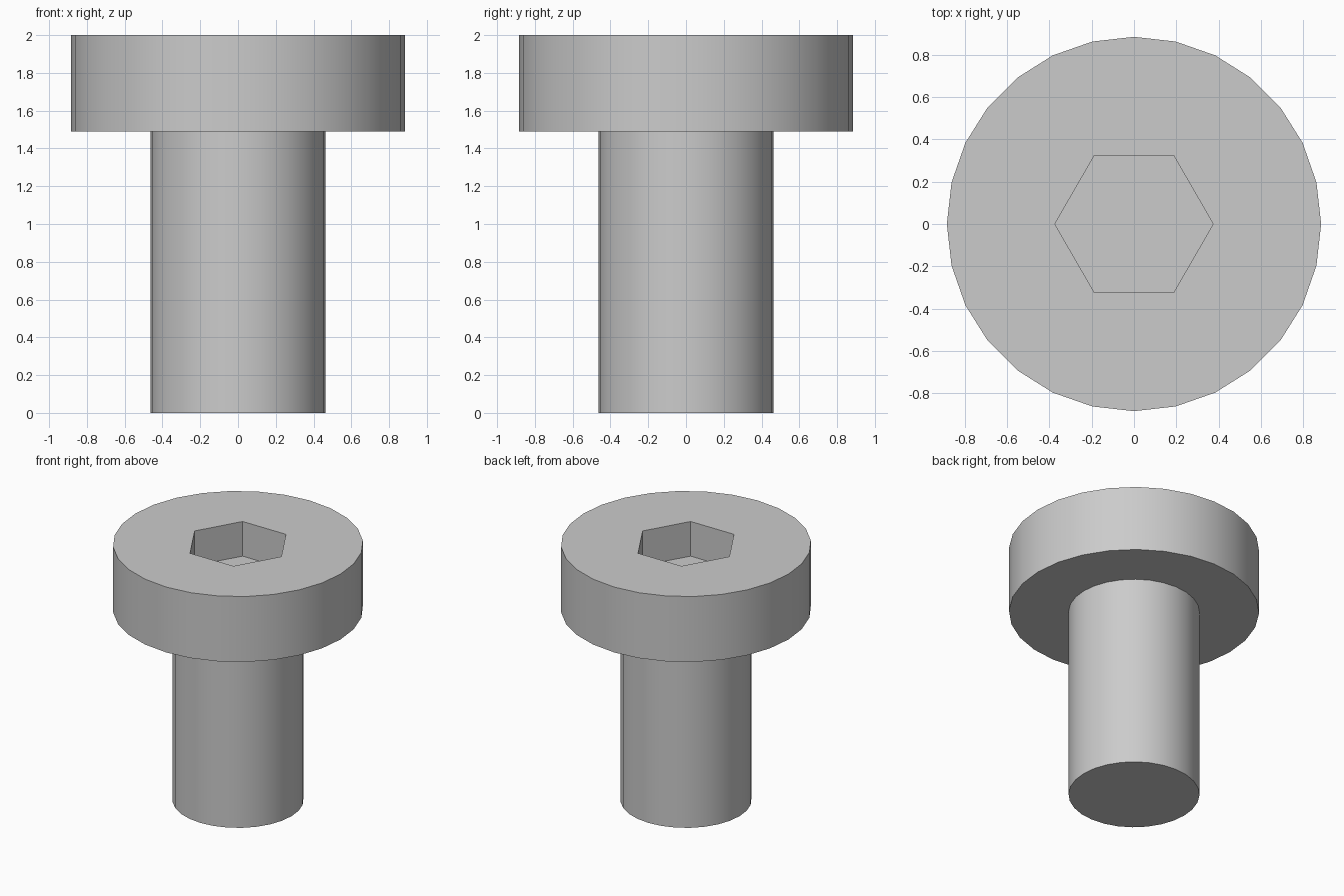
import bpy
import bmesh
import math
from mathutils import Matrix

SIDES = 28
HEAD_R, SHANK_R, HEX_R = 0.884, 0.463, 0.374
TOP, HEAD_BASE, SOCKET_FLOOR = 2.0, 1.49, 1.73

cube = bpy.data.objects.get("Cube")
if cube:
    bpy.data.objects.remove(cube, do_unlink=True)

steel = bpy.data.materials.new("grey_steel")
steel.use_nodes = True
steel.diffuse_color = (0.6, 0.6, 0.6, 1)
steel.node_tree.nodes["Principled BSDF"].inputs["Base Color"].default_value = (0.6, 0.6, 0.6, 1)


def ring(bm, radius, z, sides):
    step = 2 * math.pi / sides
    return [bm.verts.new((radius * math.cos(i * step), radius * math.sin(i * step), z))
            for i in range(sides)]


def bridge(bm, low, high):
    n = len(low)
    for i in range(n):
        j = (i + 1) % n
        bm.faces.new((low[i], low[j], high[j], high[i]))


def edges_of(loop):
    return [e for v in loop for e in v.link_edges if e.other_vert(v) in loop]


bm = bmesh.new()

# Shank and head outline, from the tip upward
tip = ring(bm, SHANK_R, 0, SIDES)
neck = ring(bm, SHANK_R, HEAD_BASE, SIDES)
shoulder = ring(bm, HEAD_R, HEAD_BASE, SIDES)
rim = ring(bm, HEAD_R, TOP, SIDES)
bm.faces.new(tip[::-1])
for low, high in ((tip, neck), (neck, shoulder), (shoulder, rim)):
    bridge(bm, low, high)

# Hexagonal drive socket
mouth = ring(bm, HEX_R, TOP, 6)
floor = ring(bm, HEX_R, SOCKET_FLOOR, 6)
bridge(bm, mouth, floor)
bm.faces.new(floor)

# Flat top between the rim and the socket mouth
top_edges = [e for e in bm.edges if all(abs(v.co.z - TOP) < 1e-5 for v in e.verts)]
bmesh.ops.triangle_fill(bm, use_beauty=True, edges=top_edges, normal=(0, 0, 1))
bmesh.ops.recalc_face_normals(bm, faces=bm.faces)

mesh = bpy.data.meshes.new("socket_screw")
bm.to_mesh(mesh)
bm.free()
mesh.materials.append(steel)
screw = bpy.data.objects.new("socket_screw", mesh)
bpy.context.collection.objects.link(screw)

# Smooth round walls with crisp rims
bpy.ops.object.select_all(action="DESELECT")
screw.select_set(True)
bpy.context.view_layer.objects.active = screw
bpy.ops.object.shade_smooth_by_angle(angle=math.radians(30))
